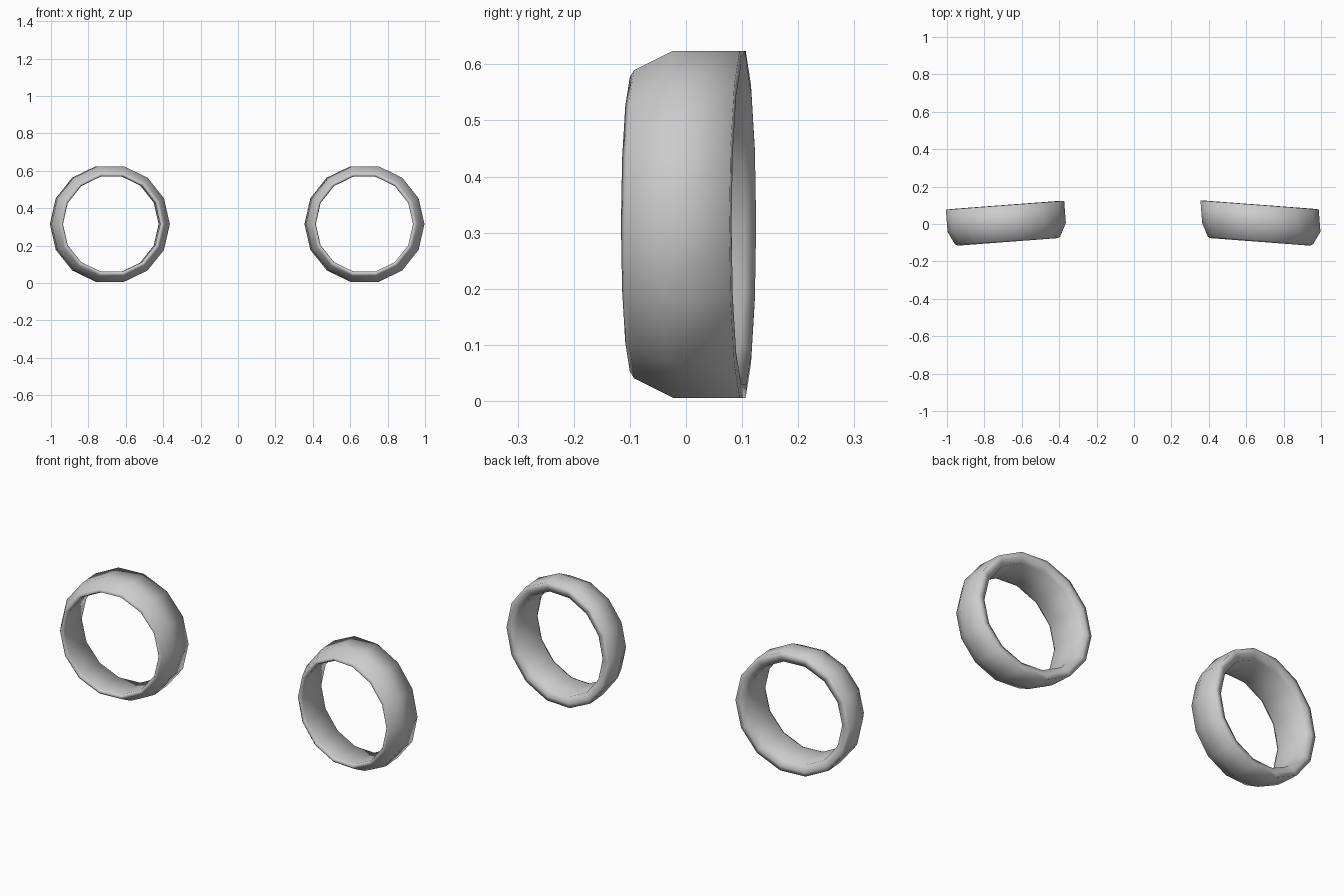
import bpy, bmesh, math

if "Cube" in bpy.data.objects:
    bpy.data.objects.remove(bpy.data.objects["Cube"])

SIDES = 14
# closed tyre cross-section: (distance along axle, radius), front to back
PROFILE = [(-0.096, 0.266), (-0.088, 0.279), (-0.018, 0.314), (0.100, 0.314),
           (0.102, 0.290), (0.085, 0.262), (-0.080, 0.258)]


def tyre(name, side, back_shift):
    bm = bmesh.new()
    loops = []
    for y, r in PROFILE:
        loop = []
        for i in range(SIDES):
            a = 2 * math.pi * (i + 0.5) / SIDES + math.pi / 2
            rr = r * 1.01
            # back loops of one tyre lean slightly toward the middle
            dx = back_shift * max(0, y) / 0.1
            loop.append(bm.verts.new((rr * math.cos(a) + dx, y, rr * math.sin(a))))
        loops.append(loop)
    n = len(loops)
    for j in range(n):
        a, b = loops[j], loops[(j + 1) % n]
        for i in range(SIDES):
            k = (i + 1) % SIDES
            bm.faces.new((a[i], a[k], b[k], b[i]))
    bmesh.ops.recalc_face_normals(bm, faces=bm.faces)
    for f in bm.faces:
        f.smooth = True
    me = bpy.data.meshes.new(name)
    bm.to_mesh(me)
    bm.free()
    ob = bpy.data.objects.new(name, me)
    bpy.context.collection.objects.link(ob)
    ob.location = (side * 0.682, 0, 0.315)
    ob.rotation_euler = (0, 0, -side * math.radians(4.3))
    return ob


# pair of tyres, toed in the same way on both sides
tyre("left_tyre", -1, 0)
tyre("right_tyre", 1, -0.018)
